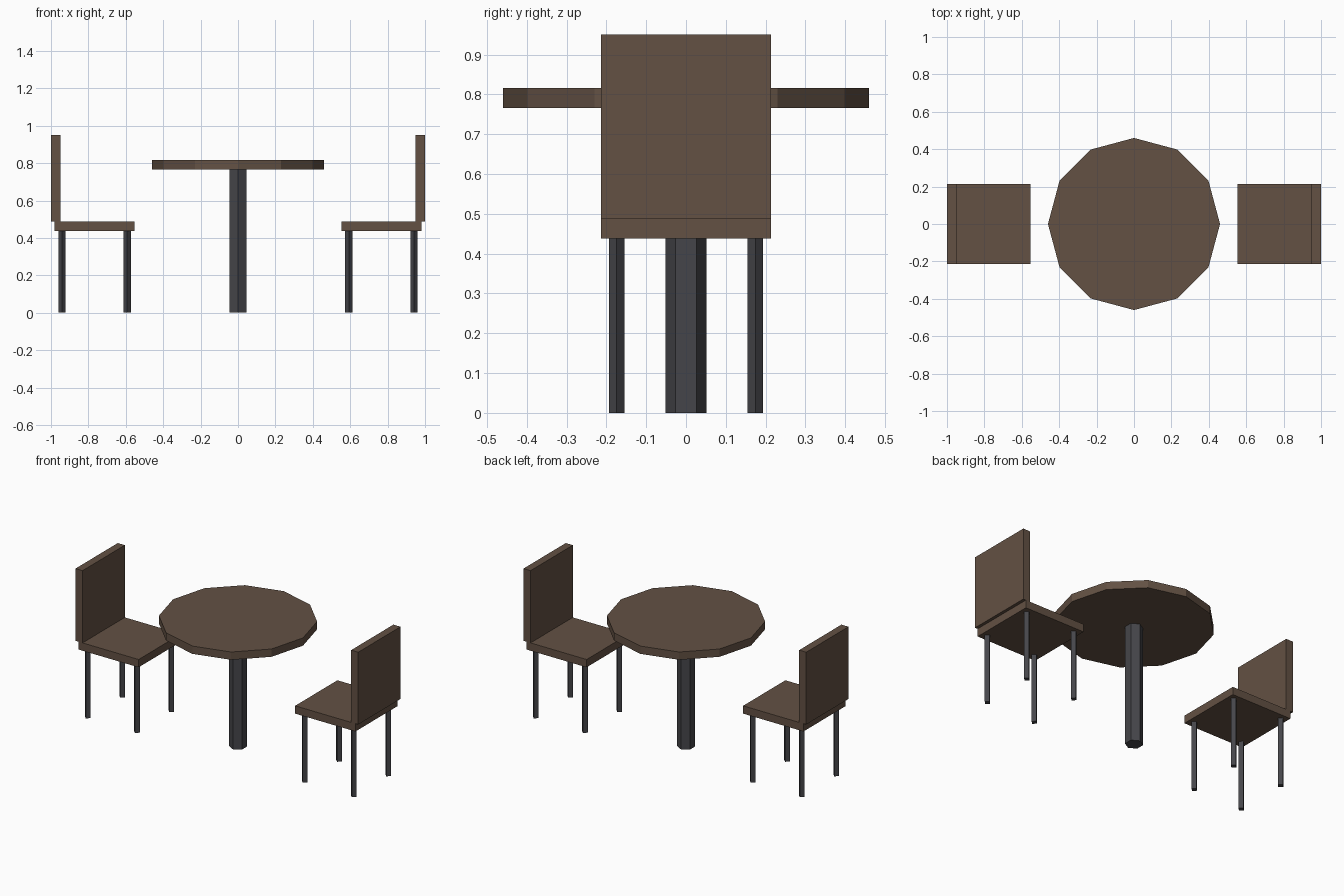
import bpy

cube = bpy.data.objects.get("Cube")
if cube:
    bpy.data.objects.remove(cube, do_unlink=True)


def material(name, color):
    mat = bpy.data.materials.new(name)
    mat.use_nodes = True
    mat.diffuse_color = (*color, 1)
    for node in mat.node_tree.nodes:
        if node.type == 'BSDF_PRINCIPLED':
            node.inputs["Base Color"].default_value = (*color, 1)
    return mat


wood = material("brown wood", (0.125, 0.082, 0.057))
metal = material("dark metal", (0.06, 0.06, 0.068))


def finish(name, mat):
    obj = bpy.context.object
    obj.name = name
    obj.data.materials.append(mat)


def prism(name, sides, radius, x, y, bottom, top, mat):
    bpy.ops.mesh.primitive_cylinder_add(
        vertices=sides, radius=radius, depth=top - bottom,
        location=(x, y, (bottom + top) / 2))
    finish(name, mat)


def box(name, center, size, mat):
    bpy.ops.mesh.primitive_cube_add(size=1, location=center)
    bpy.context.object.scale = size
    bpy.ops.object.transform_apply(location=False, rotation=False, scale=True)
    finish(name, mat)


# Round table on a single post
prism("table_top", 12, 0.46, 0, 0, 0.766, 0.816, wood)
prism("table_post", 6, 0.052, 0, 0, 0, 0.766, metal)

# Two chairs facing the table
SEAT_X = 0.767
LEG_OFFSET = 0.174
for side, s in (("left", 1), ("right", -1)):
    box(f"{side}_chair_seat", (s * SEAT_X, 0, 0.463), (0.427, 0.427, 0.05), wood)
    box(f"{side}_chair_back", (s * 0.975, 0, 0.719), (0.05, 0.427, 0.462), wood)
    for end, dx in (("inner", -LEG_OFFSET), ("outer", LEG_OFFSET)):
        for edge, y in (("front", -LEG_OFFSET), ("back", LEG_OFFSET)):
            prism(f"{side}_chair_{end}_{edge}_leg", 4, 0.02,
                  s * (SEAT_X + dx), y, 0, 0.438, metal)
